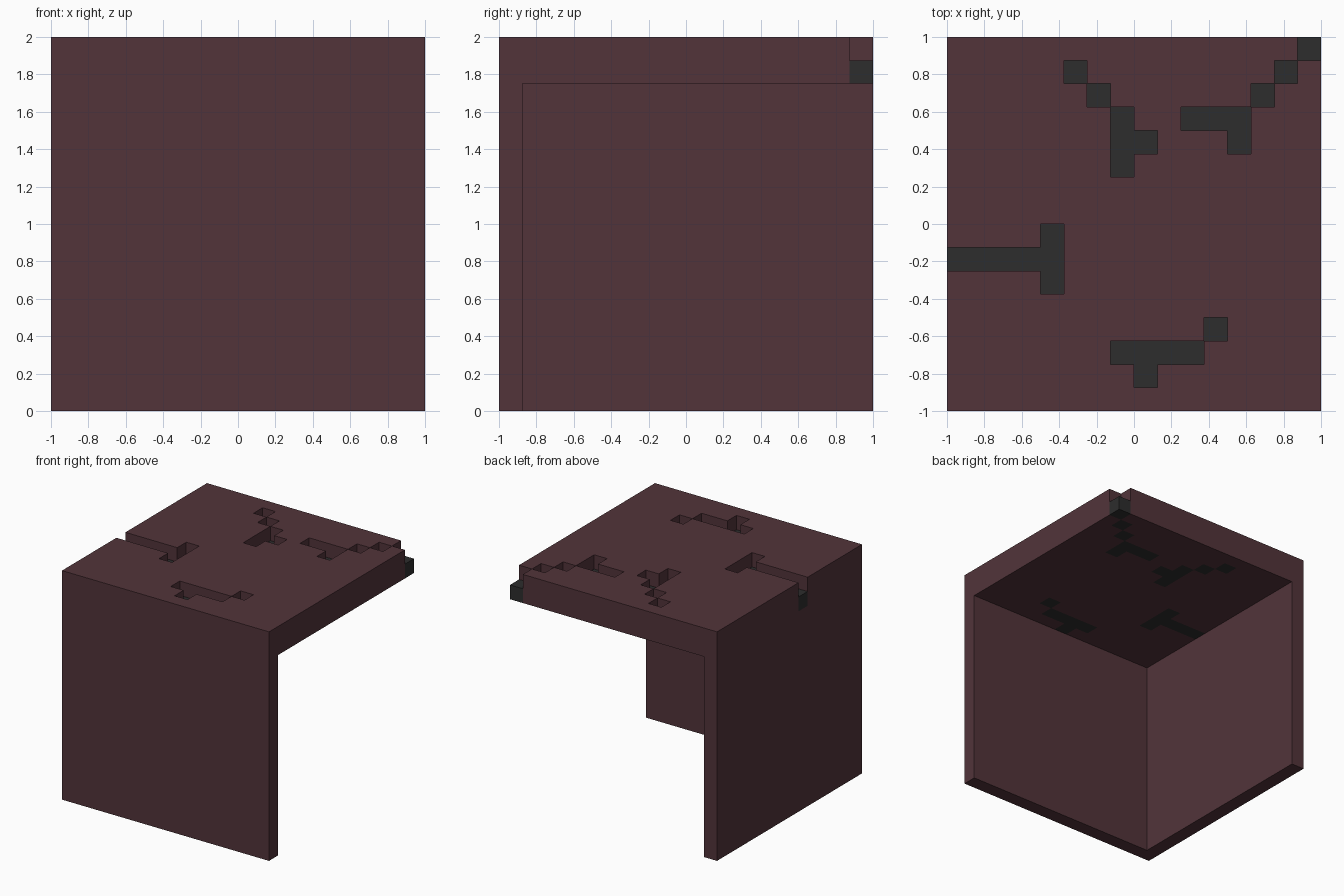
import bpy
import bmesh

if "Cube" in bpy.data.objects:
    bpy.data.objects.remove(bpy.data.objects["Cube"], do_unlink=True)

CELL = 0.125      # one square of the 16 x 16 layout
SLAB_BASE = 1.75


def make_material(name, rgb):
    mat = bpy.data.materials.new(name)
    mat.use_nodes = True
    color = (*rgb, 1.0)
    mat.diffuse_color = color
    mat.node_tree.nodes["Principled BSDF"].inputs["Base Color"].default_value = color
    return mat


maroon = make_material("dark maroon", (0.084, 0.034, 0.042))
charcoal = make_material("charcoal", (0.026, 0.026, 0.026))


def add_object(name, bm, mat):
    mesh = bpy.data.meshes.new(name)
    bm.to_mesh(mesh)
    bm.free()
    mesh.materials.append(mat)
    obj = bpy.data.objects.new(name, mesh)
    bpy.context.collection.objects.link(obj)
    return obj


def add_box(name, low, high, mat):
    bm = bmesh.new()
    bmesh.ops.create_cube(bm, size=1)
    for v in bm.verts:
        for k in range(3):
            v.co[k] = low[k] if v.co[k] < 0 else high[k]
    return add_object(name, bm, mat)


def add_cell_layer(name, keep, thickness, mat):
    """Keep the chosen squares of a flat grid and thicken them upwards."""
    bm = bmesh.new()
    bmesh.ops.create_grid(bm, x_segments=16, y_segments=16, size=1)
    unwanted = []
    for f in bm.faces:
        c = f.calc_center_median()
        if not keep((int((c.x + 1) / CELL), int((c.y + 1) / CELL))):
            unwanted.append(f)
    bmesh.ops.delete(bm, geom=unwanted, context='FACES')
    for v in bm.verts:
        v.co.z = SLAB_BASE
    obj = add_object(name, bm, mat)
    solid = obj.modifiers.new("thickness", 'SOLIDIFY')
    solid.thickness = thickness
    solid.offset = 1
    return obj


# Cracks as rectangles of squares: first column, first row, columns, rows
crack_runs = [
    (15, 15, 1, 1), (14, 14, 1, 1), (13, 13, 1, 1), (10, 12, 3, 1), (12, 11, 1, 1),
    (5, 14, 1, 1), (6, 13, 1, 1), (7, 10, 1, 3), (8, 11, 1, 1),
    (0, 6, 4, 1), (4, 5, 1, 3),
    (7, 2, 4, 1), (8, 1, 1, 1), (11, 3, 1, 1),
]
cracks = {(i + a, j + b) for i, j, w, h in crack_runs
          for a in range(w) for b in range(h)}

# Top slab with cracks cut through, and sunken crack floors
add_cell_layer("top_slab", lambda c: c not in cracks, 0.25, maroon)
add_cell_layer("crack_floors", lambda c: c in cracks, 0.125, charcoal)

# Two walls under the slab
add_box("front_wall", (-1, -1, 0), (1, -0.875, SLAB_BASE), maroon)
add_box("right_wall", (-1, -0.875, 0), (-0.875, 1, SLAB_BASE), maroon)
